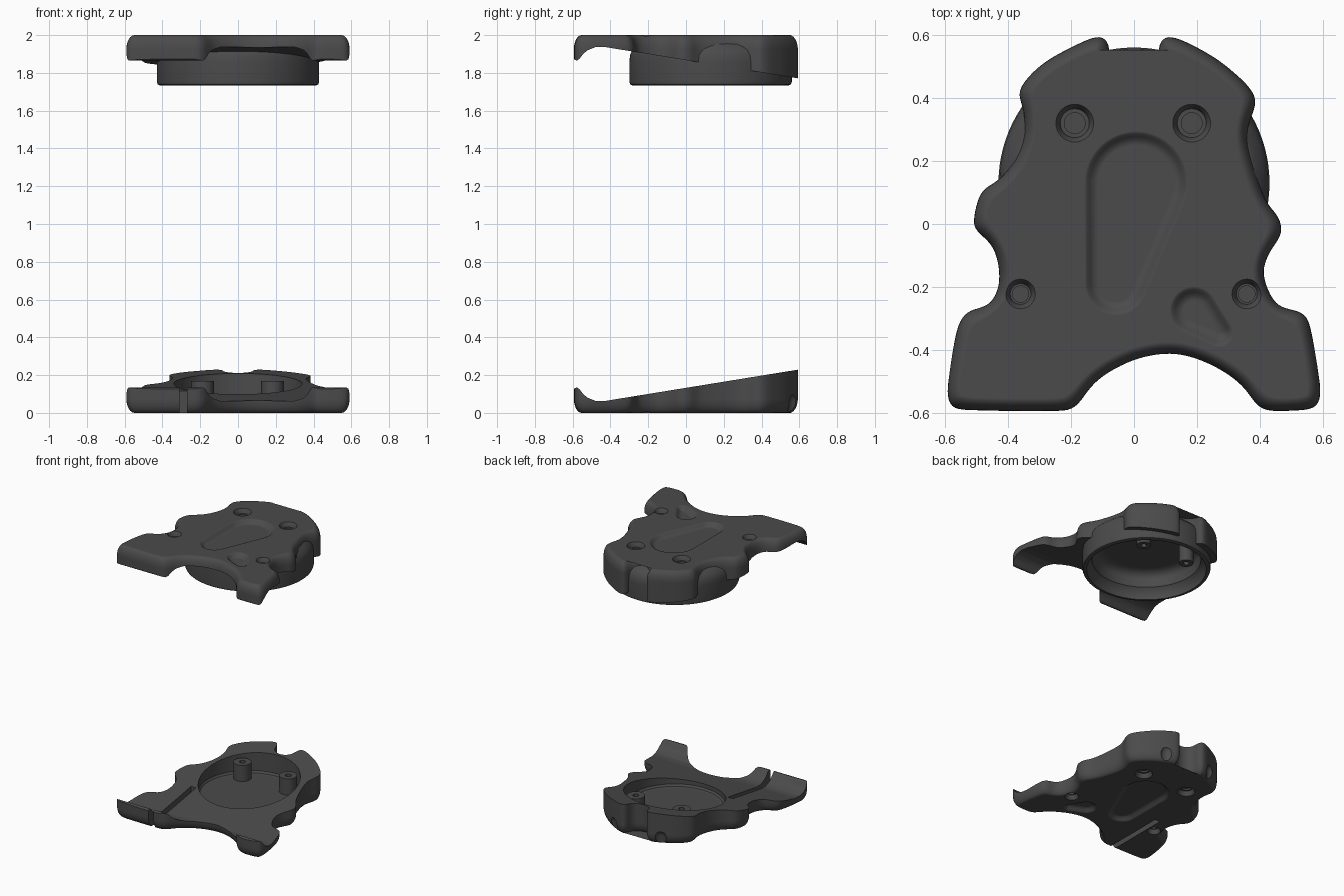
import bpy, bmesh, math
from mathutils import Vector, Matrix

cube = bpy.data.objects.get("Cube")
if cube:
    bpy.data.objects.remove(cube, do_unlink=True)

mat = bpy.data.materials.new("dark_grey")
mat.use_nodes = True
GREY = (0.07, 0.07, 0.07, 1)
mat.diffuse_color = GREY
mat.node_tree.nodes["Principled BSDF"].inputs["Base Color"].default_value = GREY
mat.node_tree.nodes["Principled BSDF"].inputs["Roughness"].default_value = 0.6

# Plan outline, clockwise: +x side, front arch, -x side, rear notch
OUTLINE = [
    (.385, .40), (.36, .30), (.37, .22), (.42, .07), (.46, .02), (.468, -.03),
    (.43, -.09), (.41, -.15), (.43, -.22), (.46, -.26), (.54, -.285), (.56, -.33),
    (.592, -.53), (.58, -.58), (.54, -.59), (.42, -.592), (.395, -.58), (.34, -.51),
    (.25, -.45), (.15, -.415), (.07, -.415), (-.02, -.44), (-.12, -.50), (-.185, -.58),
    (-.21, -.592), (-.53, -.59), (-.58, -.58), (-.592, -.53), (-.56, -.33), (-.53, -.28),
    (-.46, -.255), (-.43, -.20), (-.43, -.13), (-.45, -.07), (-.49, -.03), (-.51, -.01),
    (-.485, .10), (-.43, .14), (-.38, .20), (-.35, .28), (-.35, .36), (-.365, .42),
    (-.30, .50), (-.20, .56), (-.11, .596), (-.083, .58), (-.075, .53), (-.05, .50),
    (0, .485), (.05, .50), (.075, .53), (.083, .58), (.11, .596), (.20, .56), (.30, .495)]


def relax(loop):
    return [(loop[i - 1] + p * 2 + loop[(i + 1) % len(loop)]) / 4
            for i, p in enumerate(loop)]


def smooth_loop(points, spacing=0.012):
    """Closed spline through the points, densely sampled and softened."""
    pts = [Vector(p) for p in points]
    n, out = len(pts), []
    for i in range(n):
        a, b, c, d = (pts[(i + k) % n] for k in (-1, 0, 1, 2))
        span = (c - b).length
        m1 = (c - a) * span / (span + (b - a).length)
        m2 = (d - b) * span / (span + (d - c).length)
        steps = max(2, round(span / spacing))
        for s in range(steps):
            t = s / steps
            out.append(b * (2*t**3 - 3*t*t + 1) + m1 * (t**3 - 2*t*t + t)
                       + c * (3*t*t - 2*t**3) + m2 * (t**3 - t*t))
    for _ in range(4):
        out = relax(out)
    return out


def shrink(loop, distance):
    """Move a clockwise loop inwards in small relaxed steps so it never crosses itself."""
    steps = math.ceil(distance / .004)
    for _ in range(steps):
        moved = []
        for i, p in enumerate(loop):
            t = (loop[(i + 1) % len(loop)] - loop[i - 1]).normalized()
            moved.append(p + Vector((t.y, -t.x)) * distance / steps)
        loop = relax(moved)
    return loop


def loft(name, rings):
    """Skin equal-length rings and cap both ends."""
    bm = bmesh.new()
    rows = [[bm.verts.new(p) for p in ring] for ring in rings]
    n = len(rows[0])
    for lo, hi in zip(rows, rows[1:]):
        for i in range(n):
            j = (i + 1) % n
            bm.faces.new((lo[i], lo[j], hi[j], hi[i]))
    bm.faces.new(rows[0])
    bm.faces.new(rows[-1])
    bmesh.ops.recalc_face_normals(bm, faces=bm.faces)
    mesh = bpy.data.meshes.new(name)
    bm.to_mesh(mesh)
    bm.free()
    obj = bpy.data.objects.new(name, mesh)
    bpy.context.collection.objects.link(obj)
    return obj


def lathe(name, x, y, profile, sides=64):
    angles = [math.tau * i / sides for i in range(sides)]
    return loft(name, [[(x + r * math.cos(a), y + r * math.sin(a), z) for a in angles]
                       for r, z in profile])


def teardrop(name, circles, profile, sides=72):
    """Hull of two circles, shrunk step by step along the depth."""
    rings = []
    for inward, z in profile:
        ring = []
        for i in range(sides):
            a = math.tau * (i + 0.3) / sides
            u = Vector((math.cos(a), math.sin(a)))
            x, y, r = max(circles, key=lambda c: c[0] * u.x + c[1] * u.y + c[2])
            ring.append((x + u.x * (r - inward), y + u.y * (r - inward), z))
        rings.append(ring)
    return loft(name, rings)


def activate(obj):
    bpy.ops.object.select_all(action="DESELECT")
    bpy.context.view_layer.objects.active = obj
    obj.select_set(True)


def combine(obj, tool, operation):
    mod = obj.modifiers.new(operation.title(), "BOOLEAN")
    mod.operation, mod.solver, mod.object = operation, "EXACT", tool
    bpy.context.view_layer.update()
    activate(obj)
    bpy.ops.object.modifier_apply(modifier=mod.name)
    bpy.data.objects.remove(tool, do_unlink=True)


LOOP = smooth_loop(OUTLINE)
SCREWS = [(-.188, .32, .06), (.183, .32, .06), (-.36, -.222, .047), (.358, -.222, .047)]


def wedge_body(name):
    """Plate with a rounded outer edge, hooked front lips and a sloping inner face."""
    edge, inward = LOOP, 0
    rings = [[(p.x, p.y, .27) for p in LOOP], [(p.x, p.y, .075) for p in LOOP]]
    for k in range(1, 7):
        a = math.pi / 2 * k / 6
        target = .04 * (1 - math.cos(a))
        edge = shrink(edge, target - inward)
        inward = target
        rings.append([(p.x, p.y, .075 * (1 - math.sin(a))) for p in edge])
    body = loft(name, rings)
    slope = [(-.7, .1), (-.6, .118), (-.59, .13), (-.577, .135), (-.563, .125), (-.545, .1),
             (-.52, .08), (-.48, .064), (-.43, .063), (.60, .23), (.7, .246), (.7, .4), (-.7, .4)]
    cutter = loft("slope_cutter", [[(x, y, z) for y, z in slope] for x in (-.8, .8)])
    combine(body, cutter, "DIFFERENCE")
    return body


def outer_details(body):
    """Palm dimple, thumb dimple and countersunk screw seats on the flat face."""
    soft = [(-.008, -.012), (0, 0), (.008, .004), (.018, .014), (.028, .024), (.045, .03)]
    combine(body, teardrop("palm_cutter", [(.007, .13, .165), (-.057, -.19, .1)], soft),
            "DIFFERENCE")
    combine(body, teardrop("thumb_cutter", [(.19, -.275, .077), (.27, -.345, .046)], soft),
            "DIFFERENCE")
    for x, y, r in SCREWS:
        seat = [(r + .008, -.01), (r, 0), (r - .008, .012), (r - .014, .032),
                (r * .55, .032), (r * .55, .044)]
        combine(body, lathe("seat_cutter", x, y, seat, 32), "DIFFERENCE")


def add_posts(body, height, radius):
    """Rear screw posts with a blind hole at the tip."""
    for x, y, r in SCREWS[:2]:
        combine(body, lathe("post", x, y, [(radius, .048), (radius, height)], 32), "UNION")
        combine(body, lathe("post_hole", x, y, [(.02, height - .05), (.02, height + .02)], 24),
                "DIFFERENCE")


def finish(obj):
    obj.data.materials.clear()
    obj.data.materials.append(mat)
    activate(obj)
    bpy.ops.object.shade_smooth_by_angle(angle=math.radians(35))
    normals = obj.modifiers.new("Weighted normals", "WEIGHTED_NORMAL")
    normals.keep_sharp = True


# Lower shell: shallow round pocket, posts, rear scoops and a cable slot
lower = wedge_body("lower_shell")
combine(lower, lathe("pocket_cutter", 0, .13, [(.31, .052), (.33, .057), (.34, .071), (.34, .3)]),
        "DIFFERENCE")
add_posts(lower, .17, .06)
slot = [(-.31, -.7), (-.27, -.7), (-.27, -.1), (-.31, -.1)]
combine(lower, loft("slot_cutter", [[(x, y, z) for x, y in slot] for z in (-.1, .4)]),
        "DIFFERENCE")
for side in (-1, 1):
    scoop = [(.05, -.1), (.045, .06), (.035, .085), (.015, .1)]
    combine(lower, lathe("scoop_cutter", side * .2, .585, scoop, 32), "DIFFERENCE")
outer_details(lower)
finish(lower)

# Upper shell: round cup below the plate, hollow inside, with posts
upper = wedge_body("upper_shell")
cup = [(.34, .034), (.385, .048), (.413, .075), (.426, .105), (.43, .14), (.43, .248),
       (.425, .261), (.412, .267)]
combine(upper, lathe("cup", 0, .13, cup, 96), "UNION")
hollow = [(.28, .08), (.32, .088), (.345, .105), (.36, .13), (.365, .19), (.39, .215),
          (.4, .25), (.4, .3)]
combine(upper, lathe("cup_cutter", 0, .13, hollow, 96), "DIFFERENCE")
add_posts(upper, .23, .048)
outer_details(upper)

# Turn the upper shell over and lift it to the top
upper.data.transform(Matrix.Translation((0, 0, 2)) @ Matrix.Diagonal((1, 1, -1, 1)))
upper.data.flip_normals()
finish(upper)
